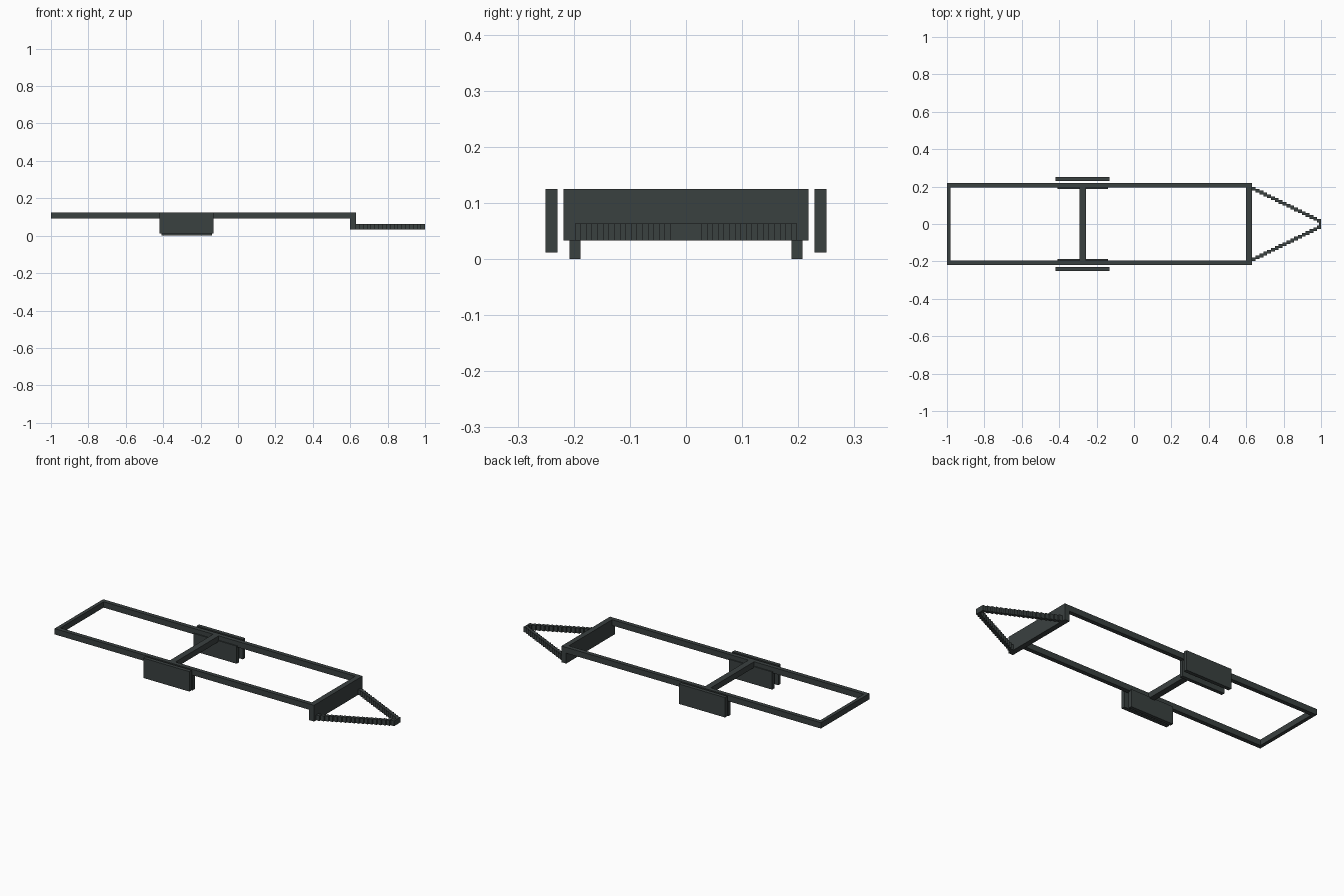
import bpy
import bmesh
from mathutils import Vector

cube = bpy.data.objects.get("Cube")
if cube:
    bpy.data.objects.remove(cube, do_unlink=True)

# Single painted-steel colour
steel = bpy.data.materials.new("dark_grey_steel")
COLOUR = (0.042, 0.052, 0.051, 1)
steel.diffuse_color = COLOUR
steel.use_nodes = True
steel.node_tree.nodes["Principled BSDF"].inputs["Base Color"].default_value = COLOUR


def add_boxes(name, boxes):
    """Make one object from boxes given as (x range, y range, z range)."""
    bm = bmesh.new()
    for ranges in boxes:
        low, high = (Vector(c) for c in zip(*ranges))
        verts = bmesh.ops.create_cube(bm, size=1)["verts"]
        bmesh.ops.scale(bm, vec=high - low, verts=verts)
        bmesh.ops.translate(bm, vec=(low + high) / 2, verts=verts)
    mesh = bpy.data.meshes.new(name)
    bm.to_mesh(mesh)
    bm.free()
    mesh.materials.append(steel)
    obj = bpy.data.objects.new(name, mesh)
    bpy.context.collection.objects.link(obj)
    return obj


FRAME_Z = (0.092, 0.125)
DRAWBAR_Z = (0.033, 0.063)
HALF, INNER = 0.218, 0.194
FRONT = 0.63

# Cross members of the frame
add_boxes("rear_crossbar", [((-1, -0.98), (-INNER, INNER), FRAME_Z)])
add_boxes("axle_crossbar", [((-0.292, -0.257), (-INNER, INNER), FRAME_Z)])
add_boxes("front_beam", [((FRONT - 0.03, FRONT), (-HALF, HALF), (0.033, 0.125))])

# Mirrored parts: rails, wheel plates and stepped drawbar arms
STEPS = 18
pitch = (1 - FRONT) / STEPS
for side, s in (("left", 1), ("right", -1)):
    def span(a, b):
        return tuple(sorted((s * a, s * b)))

    add_boxes(side + "_rail", [((-1, FRONT - 0.03), span(INNER, HALF), FRAME_Z)])
    add_boxes(side + "_inner_plate", [((-0.41, -0.14), span(0.188, 0.208), (0, 0.1))])
    add_boxes(side + "_outer_plate", [((-0.42, -0.13), span(0.229, 0.25), (0.012, 0.125))])
    arm = []
    for i in range(STEPS):
        x, y = FRONT + i * pitch, 0.198 - i * 0.01
        arm.append(((x, x + pitch), span(y - 0.02, y), DRAWBAR_Z))
    add_boxes(side + "_drawbar_arm", arm)

# Blunt tip joining the arms
add_boxes("drawbar_tip", [((0.99, 1), (-0.028, 0.028), DRAWBAR_Z)])
